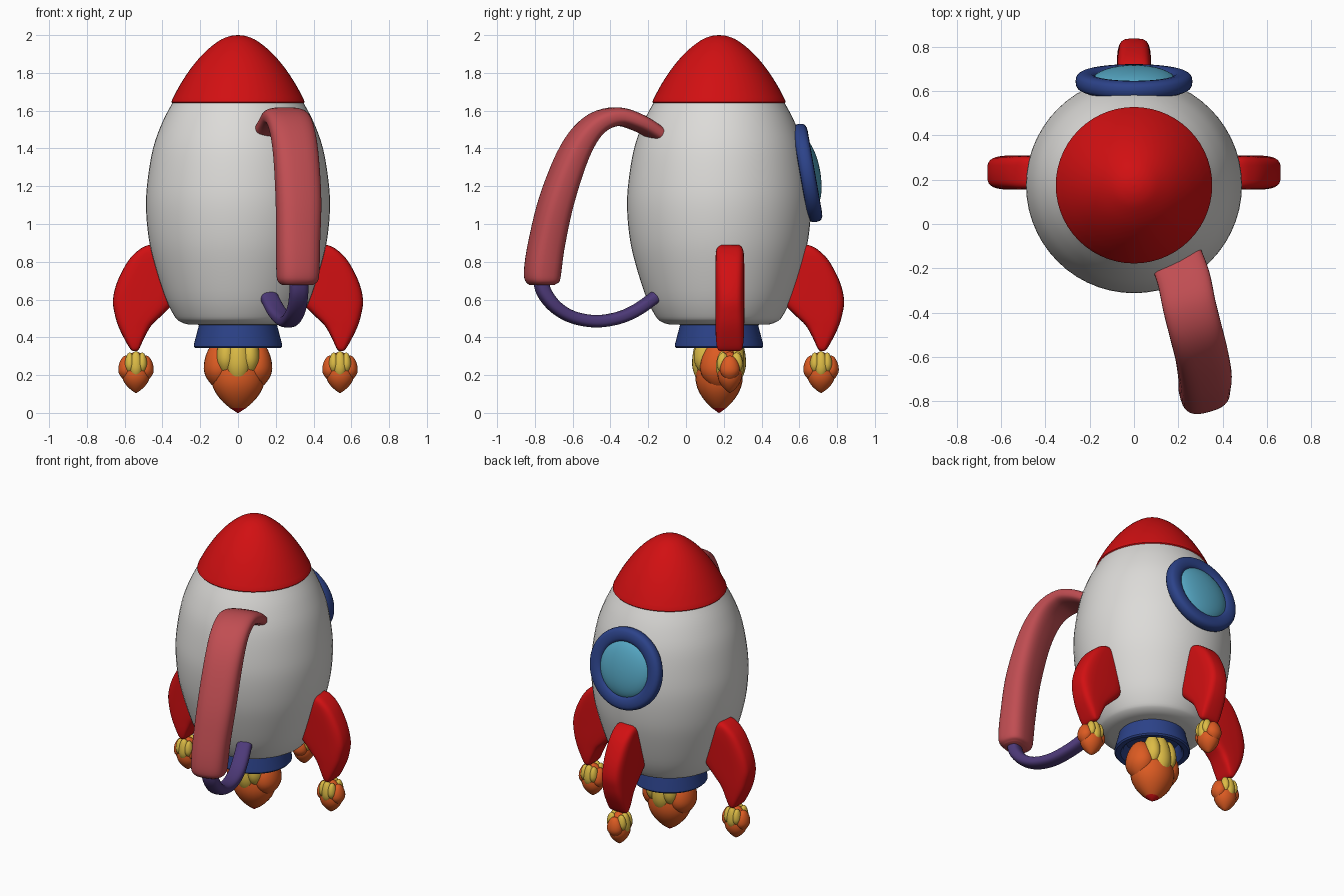
import bpy, bmesh, math
from mathutils import Vector, Matrix

if "Cube" in bpy.data.objects:
    bpy.data.objects.remove(bpy.data.objects["Cube"])

CY = 0.175                                   # rocket axis in y
UX, UY, UZ = Vector((1, 0, 0)), Vector((0, 1, 0)), Vector((0, 0, 1))


def mat(name, r, g, b):
    m = bpy.data.materials.new(name)
    m.diffuse_color = (r, g, b, 1)
    m.use_nodes = True
    m.node_tree.nodes["Principled BSDF"].inputs["Base Color"].default_value = m.diffuse_color
    return m


WHITE = mat("white", 0.72, 0.71, 0.69)
RED = mat("red", 0.64, 0.005, 0.006)
PINK = mat("faded red", 0.53, 0.075, 0.085)
PURPLE = mat("purple", 0.075, 0.042, 0.19)
BLUE = mat("blue", 0.025, 0.055, 0.25)
GLASS = mat("sky blue", 0.09, 0.38, 0.54)
ORANGE = mat("orange", 0.72, 0.105, 0.016)
YELLOW = mat("yellow", 0.72, 0.50, 0.06)


def spline(pts, n=5):
    """Catmull-Rom resampling of tuples of any length."""
    out = []
    for i in range(len(pts) - 1):
        p = [pts[max(i - 1, 0)], pts[i], pts[i + 1], pts[min(i + 2, len(pts) - 1)]]
        for k in range(n):
            t = k / n
            out.append(tuple(0.5 * (2 * b + (c - a) * t + (2 * a - 5 * b + 4 * c - d) * t * t
                                    + (3 * b - a - 3 * c + d) * t ** 3)
                             for a, b, c, d in zip(*p)))
    return out + [tuple(pts[-1])]


def ring(c, u, v, a, b, power=2.0, n=32):
    """Superellipse of half sizes a, b along directions u, v."""
    pts = []
    for i in range(n):
        t = 2 * math.pi * i / n
        co, si = math.cos(t), math.sin(t)
        pts.append(c + u * (a * math.copysign(abs(co) ** (2 / power), co))
                   + v * (b * math.copysign(abs(si) ** (2 / power), si)))
    return pts


def loft(bm, rings):
    rows = [[bm.verts.new(p) for p in r] for r in rings]
    n = len(rows[0])
    for r0, r1 in zip(rows, rows[1:]):
        for i in range(n):
            bm.faces.new((r0[i], r0[(i + 1) % n], r1[(i + 1) % n], r1[i]))
    bm.faces.new(rows[0][::-1])
    bm.faces.new(rows[-1])


def finish(name, bm, mats, matrix=Matrix(), angle=40):
    bmesh.ops.transform(bm, matrix=matrix, verts=bm.verts)
    bmesh.ops.recalc_face_normals(bm, faces=bm.faces)
    me = bpy.data.meshes.new(name)
    bm.to_mesh(me)
    bm.free()
    for m in mats:
        me.materials.append(m)
    ob = bpy.data.objects.new(name, me)
    bpy.context.collection.objects.link(ob)
    bpy.ops.object.select_all(action='DESELECT')
    ob.select_set(True)
    bpy.context.view_layer.objects.active = ob
    bpy.ops.object.shade_smooth_by_angle(angle=math.radians(angle))
    return ob


def lathe(name, profile, m, matrix=Matrix.Translation((0, CY, 0))):
    bm = bmesh.new()
    loft(bm, [ring(UZ * z, UX, UY, r, r, n=56) for r, z in profile])
    return finish(name, bm, [m], matrix)


def sweep(name, pts, m, power):
    """Strap along (x, y, z, half width, half thickness) points."""
    pts = spline(pts)
    pos = [Vector(p[:3]) for p in pts]
    rings = []
    for i, p in enumerate(pts):
        tan = (pos[min(i + 1, len(pos) - 1)] - pos[max(i - 1, 0)]).normalized()
        w = Vector((0.96, 0.28, 0))
        w = (w - tan * w.dot(tan)).normalized()
        rings.append(ring(pos[i], w, tan.cross(w), p[3], p[4], power))
    bm = bmesh.new()
    loft(bm, rings)
    return finish(name, bm, [m])


# hull, nose cone and engine nozzle
lathe("hull", [(0.001, 0.465), (0.26, 0.467), (0.29, 0.475)]
      + spline([(0.31, 0.485), (0.335, 0.51), (0.385, 0.61), (0.44, 0.78), (0.472, 0.92), (0.487, 1.08),
                (0.48, 1.22), (0.45, 1.4), (0.40, 1.54), (0.345, 1.645)], 4) + [(0.001, 1.65)], WHITE)
lathe("nose_cone", [(0.001, 1.638), (0.347, 1.638), (0.353, 1.645)]
      + spline([(0.348, 1.66), (0.305, 1.74), (0.245, 1.83), (0.175, 1.91),
                (0.10, 1.97), (0.045, 1.994), (0.001, 2.0)], 4), RED)
lathe("engine_nozzle", [(0.001, 0.49), (0.205, 0.49), (0.208, 0.46), (0.233, 0.365), (0.234, 0.352),
                        (0.226, 0.343), (0.195, 0.345), (0.18, 0.36), (0.165, 0.43), (0.001, 0.435)], BLUE)

# porthole on the back: flattened torus frame and domed glass
tilt = Matrix.Translation((0, 0.643, 1.27)) @ Matrix.Rotation(math.radians(-80), 4, 'X')
bm = bmesh.new()
N = 48
loops = []
for i in range(N):
    a = 2 * math.pi * i / N
    d = Vector((math.cos(a), math.sin(a), 0))
    loops.append([bm.verts.new(p) for p in ring(d * 0.217, d, UZ, 0.047, 0.04, 2.6, 16)])
for i in range(N):
    r0, r1 = loops[i], loops[(i + 1) % N]
    for k in range(16):
        bm.faces.new((r0[k], r0[(k + 1) % 16], r1[(k + 1) % 16], r1[k]))
finish("porthole_frame", bm, [BLUE], tilt)
lathe("porthole_glass", [(0.001, -0.03), (0.19, -0.03)]
      + [(0.19 * math.cos(t * math.pi / 20) + 0.001, 0.068 * math.sin(t * math.pi / 20)) for t in range(11)],
      GLASS, tilt)

# three fins: sections (inner r, inner z, outer r, outer z, half thickness)
FIN = spline([(0.38, 0.885, 0.47, 0.890, 0.05), (0.36, 0.86, 0.515, 0.870, 0.07), (0.34, 0.80, 0.578, 0.81, 0.076),
              (0.33, 0.70, 0.637, 0.70, 0.077), (0.33, 0.60, 0.662, 0.60, 0.077),
              (0.40, 0.52, 0.652, 0.52, 0.077), (0.457, 0.465, 0.63, 0.45, 0.076),
              (0.495, 0.40, 0.59, 0.37, 0.073), (0.52, 0.345, 0.567, 0.335, 0.065),
              (0.535, 0.327, 0.552, 0.327, 0.05)], 4)


def drop(bm, x, y, rx, ry, tip, top):
    """Teardrop with its point down."""
    rings = []
    for i in range(17):
        t = i / 16
        w = math.sin(math.pi * t ** 0.85) ** 0.5 if t > 0.46 else (math.sin(math.pi * t ** 0.85)) ** 0.95
        w = max(w, 0.02)
        rings.append(ring(Vector((x, y, tip + (top - tip) * t)), UX, UY, rx * w, ry * w, n=24))
    loft(bm, rings)


def flame(name, matrix, red_tip=False):
    bm = bmesh.new()
    drop(bm, 0, 0, 0.074, 0.065, 0.0, 0.222)
    for s in (-1, 1):
        drop(bm, s * 0.052, 0, 0.042, 0.052, 0.062, 0.2)
        drop(bm, 0, s * 0.02, 0.04, 0.045, 0.04, 0.2)
    if red_tip:
        for f in bm.faces:
            if f.calc_center_median().z < 0.014:
                f.material_index = 1
    finish(name + "_outer", bm, [ORANGE, RED], matrix)
    # inner tongues showing on both flat sides
    bm = bmesh.new()
    for s in (-1, 1):
        drop(bm, 0, s * 0.04, 0.036, 0.034, 0.068, 0.223)
        for x in (-0.033, 0.033):
            drop(bm, x, s * 0.036, 0.026, 0.033, 0.10, 0.216)
    finish(name + "_inner", bm, [YELLOW], matrix)


flame("main_flame", Matrix.Translation((0, CY, 0)) @ Matrix.Scale(1.93, 4), True)
for name, turn, cy in (("right", 0, 0.232), ("back", 90, CY), ("left", 180, 0.232)):
    place = Matrix.Translation((0, cy, 0)) @ Matrix.Rotation(math.radians(turn), 4, 'Z')
    bm = bmesh.new()
    rings = []
    for r0, z0, r1, z1, h in FIN:
        a, b = Vector((r0, 0, z0)), Vector((r1, 0, z1))
        rings.append(ring((a + b) / 2, (b - a).normalized(), UY, (b - a).length / 2, h, 4.0))
    loft(bm, rings)
    finish(name + "_fin", bm, [RED], place)
    flame(name + "_flame", place @ Matrix.Translation((0.54, 0, 0.105)))

# strap on the front: wide upper arm and thin lower loop
sweep("upper_handle", [(0.19, -0.15, 1.475, 0.118, 0.04), (0.225, -0.25, 1.535, 0.12, 0.045),
                       (0.25, -0.37, 1.568, 0.12, 0.05), (0.28, -0.49, 1.52, 0.12, 0.06),
                       (0.305, -0.59, 1.38, 0.12, 0.074), (0.32, -0.683, 1.13, 0.12, 0.085),
                       (0.318, -0.737, 0.90, 0.115, 0.09), (0.317, -0.758, 0.76, 0.112, 0.092),
                       (0.316, -0.76, 0.70, 0.105, 0.085), (0.316, -0.76, 0.677, 0.08, 0.06)], PINK, 2.8)
sweep("lower_handle", [(0.32, -0.77, 0.72, 0.05, 0.038), (0.322, -0.752, 0.64, 0.05, 0.038),
                       (0.312, -0.69, 0.56, 0.05, 0.035), (0.29, -0.60, 0.507, 0.05, 0.033),
                       (0.265, -0.48, 0.485, 0.05, 0.033), (0.235, -0.36, 0.502, 0.05, 0.033),
                       (0.20, -0.26, 0.545, 0.05, 0.033), (0.165, -0.165, 0.612, 0.048, 0.033)], PURPLE, 2.6)
